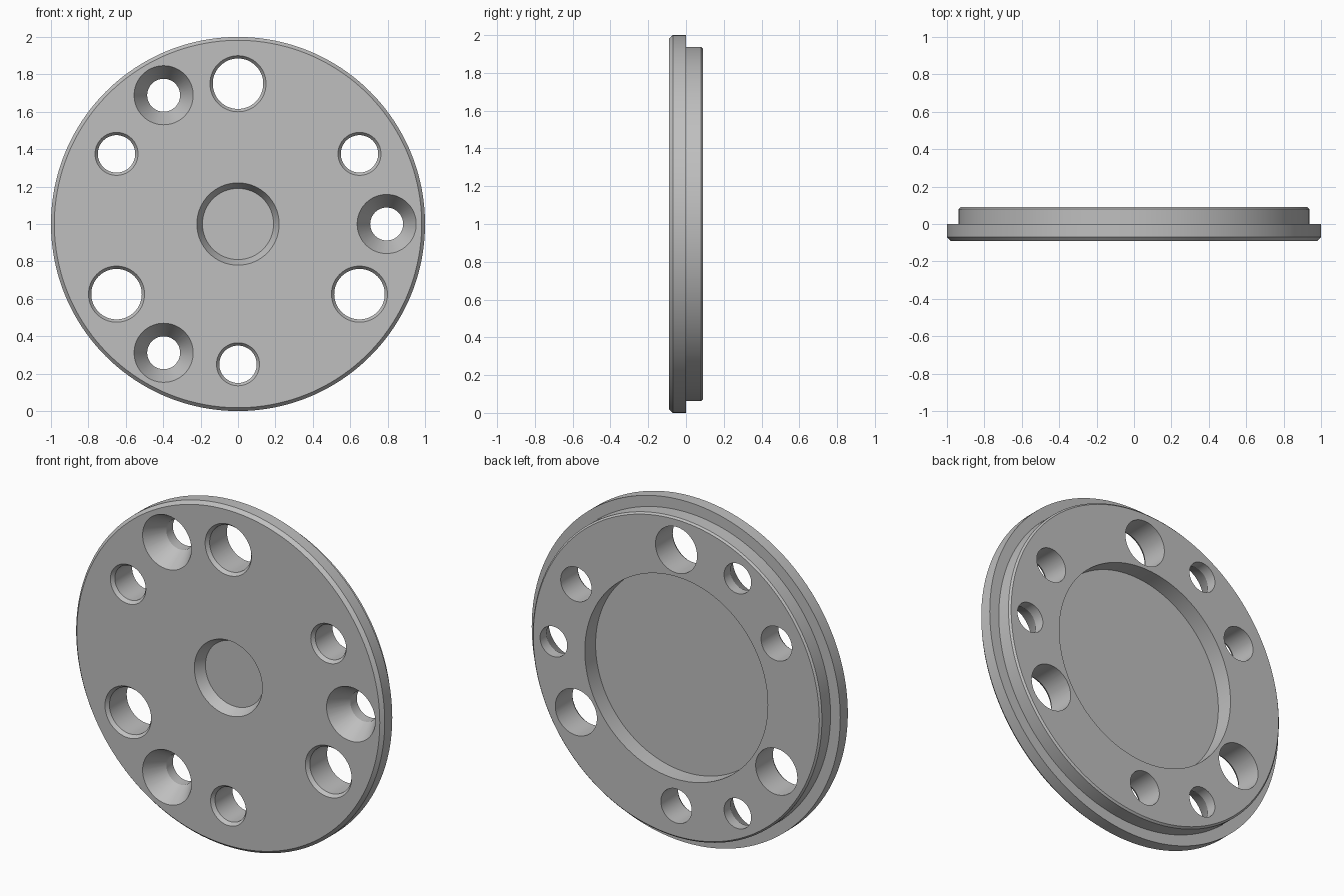
import bpy, bmesh
from math import sin, cos, pi, radians

cube = bpy.data.objects.get("Cube")
if cube:
    bpy.data.objects.remove(cube, do_unlink=True)

grey = bpy.data.materials.new("machined grey")
grey.use_nodes = True
colour = (0.52, 0.52, 0.52, 1)
grey.diffuse_color = colour
grey.node_tree.nodes["Principled BSDF"].inputs["Base Color"].default_value = colour


def lathe(bm, profile, cx, cz, segments):
    """Turn (radius, y) points about an axis along y, with flat end caps."""
    rings = []
    for r, y in profile:
        rings.append([bm.verts.new((cx + r * cos(2 * pi * i / segments), y,
                                    cz + r * sin(2 * pi * i / segments)))
                      for i in range(segments)])
    for a, b in zip(rings, rings[1:]):
        for i in range(segments):
            j = (i + 1) % segments
            bm.faces.new((a[i], a[j], b[j], b[i]))
    bm.faces.new(rings[0])
    bm.faces.new(rings[-1])


def make_object(name, bm):
    bmesh.ops.recalc_face_normals(bm, faces=bm.faces)
    mesh = bpy.data.meshes.new(name)
    bm.to_mesh(mesh)
    bm.free()
    mesh.materials.append(grey)
    obj = bpy.data.objects.new(name, mesh)
    bpy.context.collection.objects.link(obj)
    return obj


FRONT, BACK = -0.09, 0.09

# Turned disc: front centre pocket, chamfered flange, stepped boss, rear recess
bm = bmesh.new()
lathe(bm, [(0.19, -0.03), (0.22, FRONT), (0.982, FRONT), (1.0, -0.07),
           (1.0, 0.0), (0.937, 0.0), (0.937, 0.08), (0.927, BACK),
           (0.593, BACK), (0.593, -0.01)], 0, 1, 192)
disc = make_object("flange_disc", bm)

# Hole cutters: bolt-circle radius, start angle, mouth radius, bore radius, mouth depth
hole_sets = [
    (0.75, 90, 0.15, 0.135, 0.02),    # large bores
    (0.75, 30, 0.115, 0.10, 0.02),    # small bores
    (0.795, 0, 0.158, 0.088, 0.12),   # countersunk screw holes
]
bm = bmesh.new()
for circle, start, mouth, bore, depth in hole_sets:
    for k in range(3):
        a = radians(start + 120 * k)
        lathe(bm, [(mouth, FRONT - 0.05), (mouth, FRONT), (bore, FRONT + depth),
                   (bore, BACK + 0.05)], circle * cos(a), 1 + circle * sin(a), 64)
cutter = make_object("hole_cutter", bm)
cutter.hide_render = True

# Drill the holes
cut = disc.modifiers.new("holes", 'BOOLEAN')
cut.operation = 'DIFFERENCE'
cut.solver = 'EXACT'
cut.object = cutter
bpy.ops.object.select_all(action='DESELECT')
disc.select_set(True)
bpy.context.view_layer.objects.active = disc
bpy.ops.object.modifier_apply(modifier=cut.name)
bpy.data.objects.remove(cutter, do_unlink=True)

bpy.ops.object.shade_smooth_by_angle(angle=radians(20))
